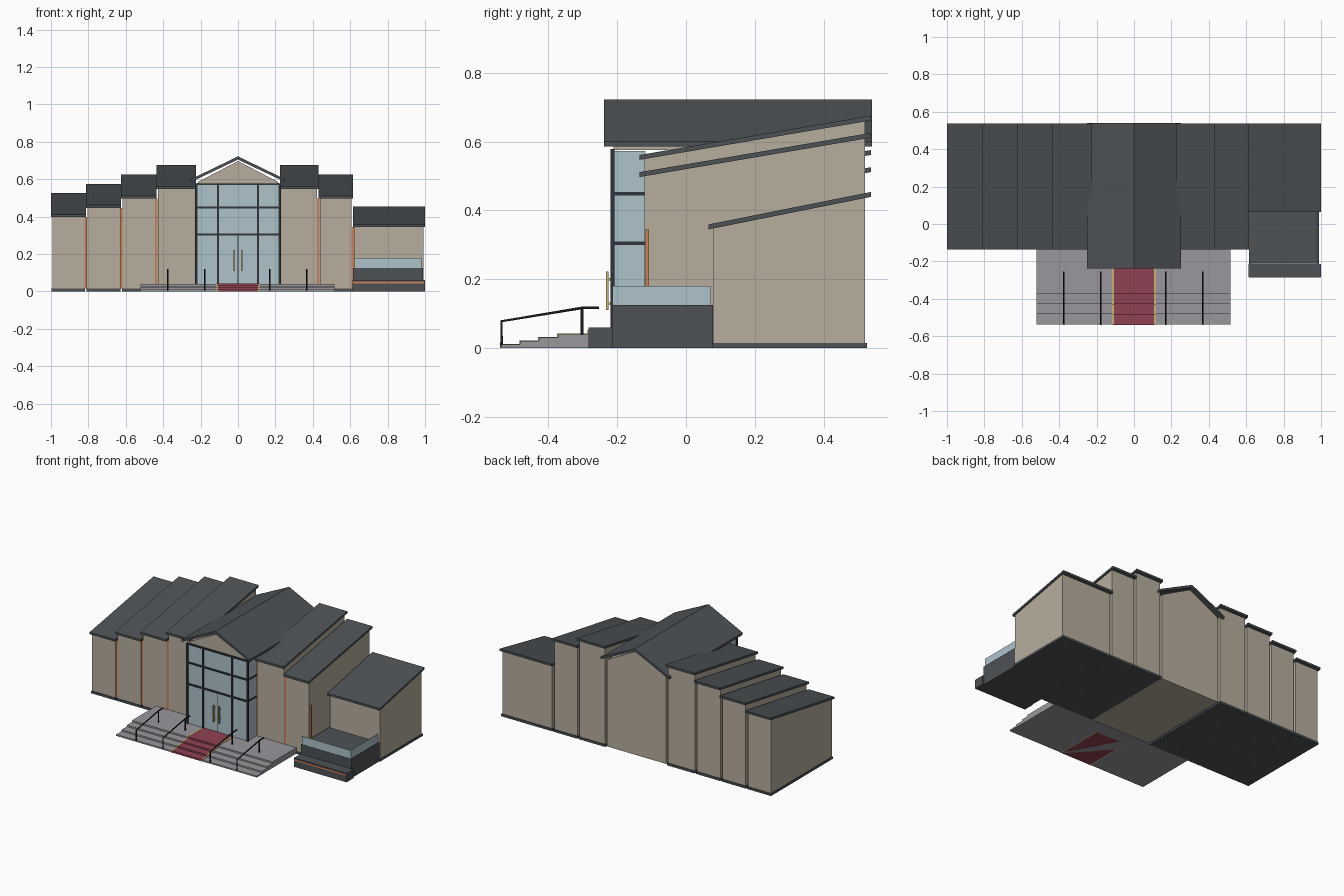
import bpy, bmesh
from mathutils import Vector

if "Cube" in bpy.data.objects:
    bpy.data.objects.remove(bpy.data.objects["Cube"], do_unlink=True)


def material(name, r, g, b):
    m = bpy.data.materials.new(name)
    m.use_nodes = True
    m.diffuse_color = (r, g, b, 1)
    m.node_tree.nodes["Principled BSDF"].inputs["Base Color"].default_value = (r, g, b, 1)
    return m


STONE = material("warm stone", .47, .42, .34)
SLATE = material("slate grey", .075, .085, .092)
GLASS = material("pale blue glass", .42, .55, .6)
FRAME = material("dark frame", .03, .033, .042)
PAVING = material("paving grey", .32, .31, .335)
CARPET = material("carpet red", .28, .055, .085)
COPPER = material("copper orange", .58, .22, .1)
GOLD = material("gold", .55, .46, .18)
BLACK = material("rail black", .01, .01, .012)


def finish(name, bm, mat):
    bmesh.ops.recalc_face_normals(bm, faces=bm.faces)
    mesh = bpy.data.meshes.new(name)
    bm.to_mesh(mesh)
    bm.free()
    mesh.materials.append(mat)
    ob = bpy.data.objects.new(name, mesh)
    bpy.context.collection.objects.link(ob)
    return ob


def prism(name, points, start, end, mat, axis="x"):
    """Extrude a (y, z) profile along x, or an (x, z) profile along y."""
    bm = bmesh.new()
    place = (lambda p, d: (d, p[0], p[1])) if axis == "x" else (lambda p, d: (p[0], d, p[1]))
    face = bm.faces.new([bm.verts.new(place(p, start)) for p in points])
    move = Vector(place((0, 0), end - start))
    geom = bmesh.ops.extrude_face_region(bm, geom=[face])["geom"]
    bmesh.ops.translate(bm, vec=move, verts=[v for v in geom if isinstance(v, bmesh.types.BMVert)])
    if not any(len(f.verts) == len(points) and f.calc_center_median().dot(move.normalized())
               < start + 1e-5 for f in bm.faces):
        bm.faces.new([v for v in bm.verts][:len(points)])
    return finish(name, bm, mat)


def box(name, x0, x1, y0, y1, z0, z1, mat):
    return prism(name, [(y0, z0), (y1, z0), (y1, z1), (y0, z1)], x0, x1, mat)


def rod(name, points, radius, mat):
    curve = bpy.data.curves.new(name, "CURVE")
    curve.dimensions = "3D"
    curve.bevel_depth = radius
    curve.bevel_resolution = 1
    curve.use_fill_caps = True
    spline = curve.splines.new("POLY")
    spline.points.add(len(points) - 1)
    for p, co in zip(spline.points, points):
        p.co = (*co, 1)
    curve.materials.append(mat)
    ob = bpy.data.objects.new(name, curve)
    bpy.context.collection.objects.link(ob)


FRONT, BACK = -.12, .52


def bay(name, x0, x1, front, eave, slope):
    """Wall block under a single-pitch roof that rises to the back."""
    rise = lambda y: eave + slope * (y - front + .015)
    prism(name + "_wall", [(front, .01), (BACK, .01), (BACK, rise(BACK)), (front, rise(front))],
          x0 + .008, x1 - .008, STONE)
    y0, y1 = front - .015, BACK + .018
    prism(name + "_roof", [(y0, rise(y0)), (y1, rise(y1)), (y1, rise(y1) + .014),
                           (y0, rise(y0) + .014)], x0, x1, SLATE)
    box(name + "_plinth", x0 + .004, x1 - .004, front - .005, BACK + .006, 0, .015, SLATE)


# Stepped wings
edges = [-1, -.813, -.625, -.437, -.224]
for i in range(4):
    eave = .397 + .05 * i
    bay(f"right_bay_{i + 1}", edges[i], edges[i + 1], FRONT, eave, .17)
    x = edges[i + 1]
    box(f"right_strip_{i + 1}", x - .007, x + .007, -.117, -.107, .015, eave, COPPER)
bay("left_inner_bay", .224, .43, FRONT, .547, .17)
bay("left_middle_bay", .43, .616, FRONT, .497, .17)
bay("left_low_bay", .616, 1, .08, .345, .2)
for x, top in ((.224, .547), (.43, .497), (.615, .345)):
    box("left_strip", x - .007, x + .007, -.117, -.107, .015, top, COPPER)

# Central hall with gable roof
box("hall_wall", -.218, .218, .0, BACK, .004, .58, STONE)
box("hall_floor", -.218, .218, -.2, .0, .004, .04, STONE)
prism("hall_gable", [(-.215, .575), (.215, .575), (.215, .585), (0, .697), (-.215, .585)],
      -.21, BACK, STONE, "y")
prism("gable_roof", [(-.252, .6), (0, .722), (.252, .6), (.252, .585), (0, .705), (-.252, .585)],
      -.238, .54, SLATE, "y")

# Glazed entrance
box("entrance_glass", -.222, .222, -.212, -.118, .04, .572, GLASS)
for x in (-.222, -.107, .107, .222):
    box("entrance_post", x - .006, x + .006, -.22, -.208, .04, .578, FRAME)
for z in (.305, .448, .573):
    box("entrance_beam", -.226, .226, -.219, -.209, z - .005, z + .005, FRAME)
    if z < .5:
        for x in (-.223, .223):
            box("side_beam", x - .003, x + .003, -.212, -.12, z - .005, z + .005, FRAME)
box("door_gap", -.002, .002, -.215, -.21, .04, .3, FRAME)
for x in (-.02, .02):
    box("door_handle", x - .004, x + .004, -.233, -.225, .11, .222, GOLD)
    for z in (.13, .2):
        box("handle_mount", x - .002, x + .002, -.226, -.211, z - .003, z + .003, GOLD)

# Front steps with carpet
treads = [-.538, -.482, -.427, -.372]


def stair(lift, back):
    pts = [(back, 0)]
    for i, y in enumerate(treads):
        pts += [(y - lift, .01 * i + (lift if i else 0)), (y - lift, .01 * (i + 1) + lift)]
    return pts + [(back, .04 + lift)]


prism("front_steps", stair(0, -.121), -.522, .515, PAVING)
prism("carpet", stair(.002, -.213), -.108, .108, CARPET)
for s in (-1, 1):
    prism("carpet_edge", stair(.0025, -.213), s * .112 - .005, s * .112 + .005, GOLD)

# Handrails
for x in (-.375, -.178, .17, .368):
    rod("handrail", [(x, -.536, .005), (x, -.536, .078), (x, -.3, .117), (x, -.253, .117)],
        .0045, BLACK)
    rod("handrail_post", [(x, -.302, .04), (x, -.302, .116)], .0045, BLACK)

# Side terrace
box("terrace_base", .616, .99, -.215, .079, 0, .125, SLATE)
box("terrace_bench", .612, 1, -.283, -.213, 0, .06, SLATE)
box("bench_strip", .614, .998, -.286, -.28, .043, .053, COPPER)
box("terrace_front_glass", .622, .982, -.213, -.207, .125, .18, GLASS)
box("terrace_side_glass", .976, .982, -.207, .072, .125, .18, GLASS)
